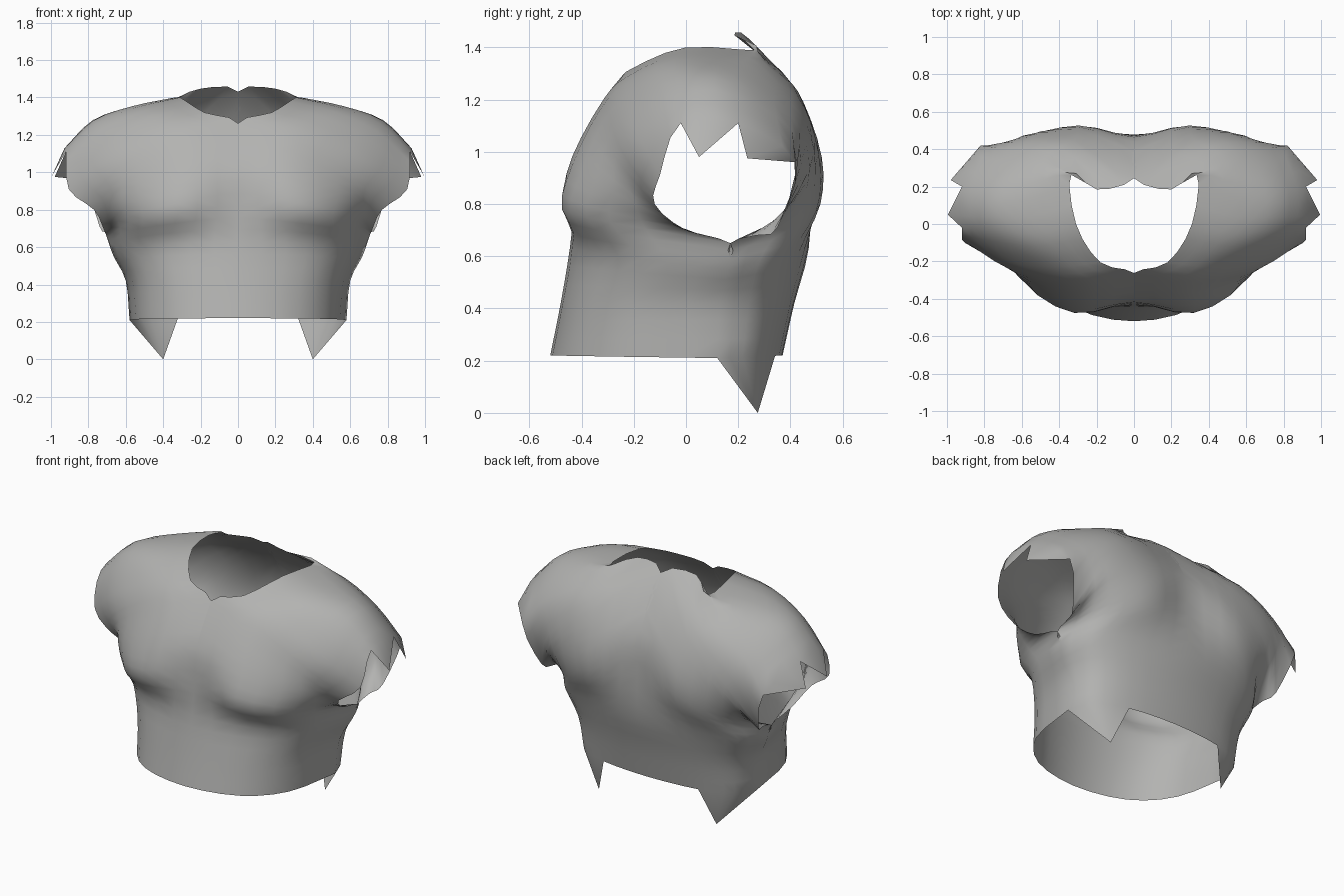
import bpy, bmesh, math
from mathutils import Vector

if "Cube" in bpy.data.objects:
    bpy.data.objects.remove(bpy.data.objects["Cube"])

SUB = 3  # subdivisions between neighbouring guide points

cloth = bpy.data.materials.new("grey_cloth")
cloth.diffuse_color = (0.45, 0.45, 0.44, 1)
cloth.use_nodes = True
cloth.node_tree.nodes["Principled BSDF"].inputs["Base Color"].default_value = cloth.diffuse_color


def waist(z, w, y_side, y_mid, z_side, p=0.85):
    """Quarter of a rounded waist ring, from centre line to side seam."""
    row = []
    for k in range(4):
        s, c = math.sin(k * math.pi / 6), max(0, math.cos(k * math.pi / 6))
        row.append((w * s ** p, y_side + (y_mid - y_side) * c ** p,
                    z_side + (z - z_side) * c))
    row[3] = (w, y_side, z_side)
    return row


# half-widths and depths of the waist: z, width, side y, front y, back y, side z
rings = [(0.22, 0.58, 0.12, -0.52, 0.37, 0.21),
         (0.42, 0.60, 0.13, -0.48, 0.415, 0.42),
         (0.63, 0.665, 0.16, -0.445, 0.47, 0.55)]

# guide rows from centre line / neckline out to the armhole
chest = [
    [(0, -.425, .82), (.32, -.475, .78), (.58, -.29, .73), (.70, .17, .65)],
    [(0, -.40, 1.03), (.33, -.435, .95), (.62, -.28, .85), (.72, 0, .70)],
    [(0, -.262, 1.262), (.32, -.33, 1.16), (.62, -.27, .98), (.77, -.12, .80)]]
shoulder = [
    [(.18, -.205, 1.32), (.42, -.23, 1.26), (.70, -.20, 1.10), (.905, -.10, .91)],
    [(.31, 0, 1.40), (.55, -.05, 1.345), (.76, -.03, 1.26), (.92, -.02, 1.11)],
    [(.34, .28, 1.39), (.55, .22, 1.345), (.77, .18, 1.265), (.92, .20, 1.11)],
    [(.20, .185, 1.447), (.45, .38, 1.28), (.68, .40, 1.14), (.82, .42, .96)]]
shoulder_blade = [
    [(0, .245, 1.43), (.32, .45, 1.19), (.60, .47, .98), (.74, .35, .71)],
    [(0, .44, 1.15), (.30, .52, .98), (.57, .46, .85), (.71, .27, .68)],
    [(0, .475, .88), (.30, .515, .80), (.54, .42, .72), (.70, .17, .65)]]

rows = [waist(z, w, ys, yf, zs) for z, w, ys, yf, yb, zs in rings]
rows += chest + shoulder + shoulder_blade
rows += [waist(z, w, ys, yb, zs) for z, w, ys, yf, yb, zs in reversed(rings)]


def spline(pts, mirror_start=False):
    """Catmull-Rom through the guide points."""
    pts = [Vector(p) for p in pts]
    first = 2 * pts[0] - pts[1]
    if mirror_start and abs(pts[0].x) < 1e-4:
        first = Vector((-pts[1].x, pts[1].y, pts[1].z))
    q = [first] + pts + [2 * pts[-1] - pts[-2]]
    out = []
    for i in range(1, len(q) - 2):
        a, b, c, d = q[i - 1:i + 3]
        for k in range(SUB):
            t = k / SUB
            out.append(0.5 * (2 * b + (c - a) * t + (2 * a - 5 * b + 4 * c - d) * t * t
                              + (3 * b - a - 3 * c + d) * t ** 3))
    return out + [pts[-1]]


# smooth half of the garment
columns = [spline(col) for col in zip(*rows)]
grid = [spline(r, True) for r in zip(*columns)]
n, m = len(grid), len(grid[0])

bm = bmesh.new()
v = [[bm.verts.new(p) for p in row] for row in grid]
for i in range(n - 1):
    for j in range(m - 1):
        bm.faces.new((v[i][j], v[i][j + 1], v[i + 1][j + 1], v[i + 1][j]))


def point_flap(edge, tip):
    """Ragged pointed flap hanging from a run of border vertices."""
    t = bm.verts.new(tip)
    for a, b in zip(edge, edge[1:]):
        bm.faces.new((a, b, t))


def sleeve_edge(a, b):
    return [v[i][m - 1] for i in range(b * SUB, a * SUB - 1, -1)]


point_flap(v[n - 1][SUB:], (.40, .275, 0))          # tail at the back hem
point_flap(sleeve_edge(7, 8), (.995, .05, .98))     # sleeve points
point_flap(sleeve_edge(8, 9), (.98, .235, .975))

# sew the side seam, then mirror
bmesh.ops.remove_doubles(bm, verts=bm.verts[:], dist=0.018)
for vert in bm.verts:
    if abs(vert.co.x) < 0.004:
        vert.co.x = 0
mesh = bpy.data.meshes.new("shirt_torso")
bm.to_mesh(mesh)
bm.free()
mesh.materials.append(cloth)
shirt = bpy.data.objects.new("shirt_torso", mesh)
bpy.context.collection.objects.link(shirt)
mod = shirt.modifiers.new("mirror", 'MIRROR')
mod.use_clip = True
mod.merge_threshold = 0.003

bpy.context.view_layer.objects.active = shirt
shirt.select_set(True)
bpy.ops.object.shade_smooth_by_angle(angle=math.radians(60))
